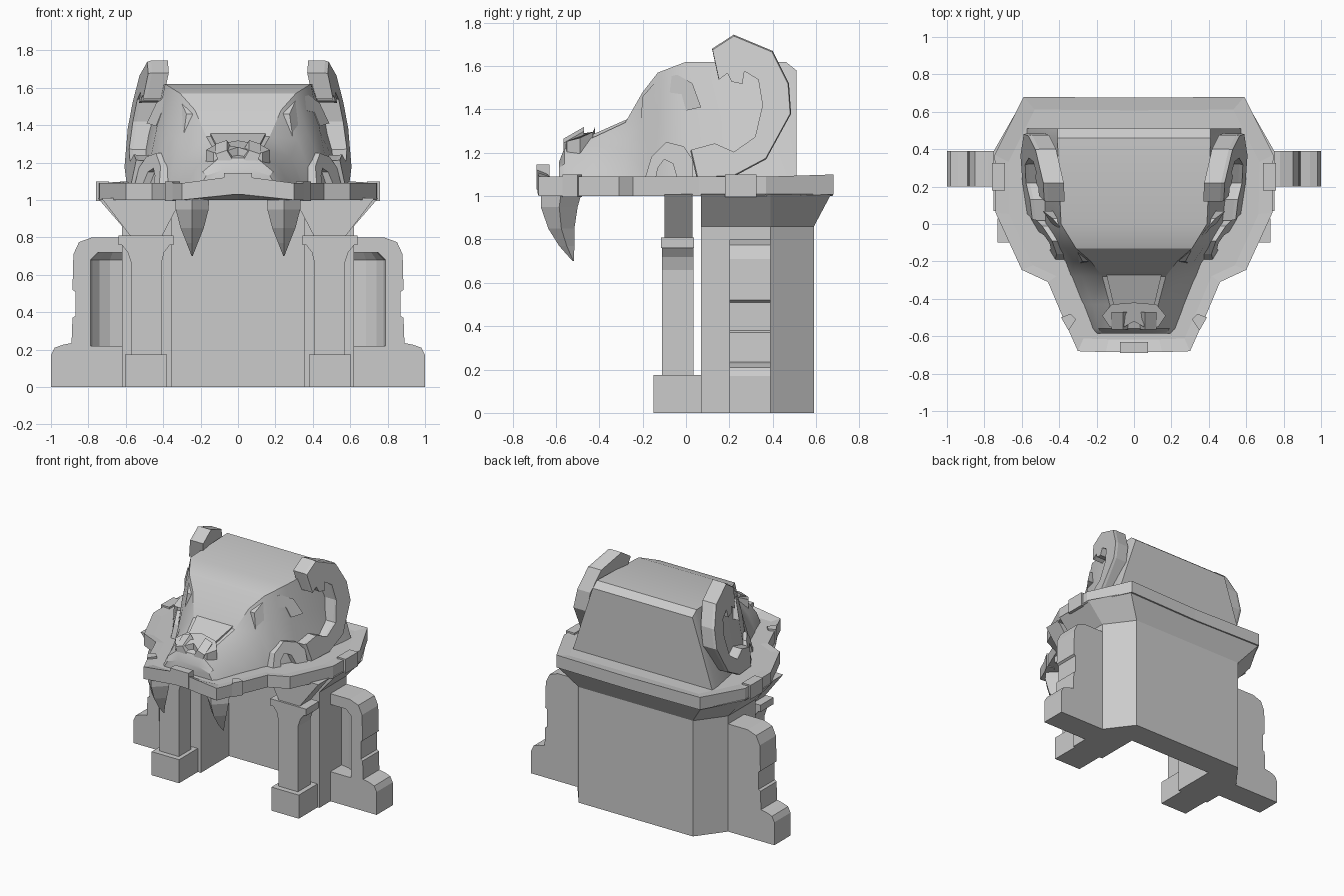
import bpy, bmesh, math


def loft(name, rings, mirror=False, smooth=0):
    """Skin equal-length point rings and cap both ends."""
    bm = bmesh.new()
    vs = [[bm.verts.new(p) for p in r] for r in rings]
    n = len(rings[0])
    for a, b in zip(vs, vs[1:]):
        for i in range(n):
            j = (i + 1) % n
            bm.faces.new((a[i], a[j], b[j], b[i]))
    bm.faces.new(vs[0][::-1])
    bm.faces.new(vs[-1])
    bmesh.ops.recalc_face_normals(bm, faces=bm.faces)
    me = bpy.data.meshes.new(name)
    bm.to_mesh(me)
    bm.free()
    ob = bpy.data.objects.new(name, me)
    bpy.context.collection.objects.link(ob)
    if mirror:
        ob.modifiers.new("Mirror", 'MIRROR')
    if smooth:
        bpy.ops.object.select_all(action='DESELECT')
        ob.select_set(True)
        bpy.context.view_layer.objects.active = ob
        bpy.ops.object.shade_smooth_by_angle(angle=math.radians(smooth))
    return ob


def rect(x0, x1, y0, y1, z):
    return [(x0, y0, z), (x1, y0, z), (x1, y1, z), (x0, y1, z)]


def box(name, x0, x1, y0, y1, z0, z1, mirror=False):
    return loft(name, [rect(x0, x1, y0, y1, z0), rect(x0, x1, y0, y1, z1)], mirror)


def sym(half):
    """Complete a right-hand outline with its left-hand reflection."""
    return half + [(-x, *r) for x, *r in reversed(half) if x > 1e-6]


def side_plate(name, prof, x_of, thick, chamfer=0.0):
    """Extrude a (y, z) profile sideways, lying on the leaning surface x_of(y, z)."""
    cy = sum(p[0] for p in prof) / len(prof)
    cz = sum(p[1] for p in prof) / len(prof)
    k = 1 - chamfer
    rings = [[(x_of(y, z) - thick, y, z) for y, z in prof],
             [(x_of(y, z) - chamfer, y, z) for y, z in prof]]
    if chamfer:
        rings.append([(x_of(y, z), cy + (y - cy) * k, cz + (z - cz) * k) for y, z in prof])
    return loft(name, rings, True)


# hall with a deep front recess, its flared cornice
hall = sym([(0.355, 0.40), (0.355, 0.07), (0.62, 0.07), (0.62, 0.39), (0.47, 0.59)])
flare = sym([(0.355, 0.40), (0.355, 0.07), (0.75, 0.07), (0.75, 0.39), (0.59, 0.67)])
loft("hall", [[(x, y, 0) for x, y in hall], [(x, y, 0.86) for x, y in hall],
              [(x, y, 1.01) for x, y in flare]])

# side buttresses with concave niches
wing = [(0.55, 0), (1, 0), (1, 0.17), (0.98, 0.21), (0.94, 0.225), (0.89, 0.235), (0.885, 0.37),
        (0.87, 0.38), (0.87, 0.51), (0.885, 0.52), (0.88, 0.71), (0.85, 0.775), (0.78, 0.80), (0.55, 0.80)]
buttress = loft("side_buttress", [[(x, y, z) for x, z in wing] for y in (0.20, 0.39)])


def niche_ring(r, z):
    return [(0.62 + r * math.cos(a * math.pi / 8), 0.195 + 0.8 * r * math.sin(a * math.pi / 8), z)
            for a in range(16)]


cutter = loft("niche_cutter", [niche_ring(0.17, 0.22), niche_ring(0.17, 0.68), niche_ring(0.13, 0.72)])
cutter.hide_render = True
cutter.hide_viewport = True
cut = buttress.modifiers.new("Niche", 'BOOLEAN')
cut.operation = 'DIFFERENCE'
cut.solver = 'EXACT'
cut.object = cutter
buttress.modifiers.new("Mirror", 'MIRROR')

# front columns
box("column_base", 0.38, 0.605, -0.15, 0.07, 0, 0.175, True)
loft("column_shaft", [rect(a, b, -0.11, 0.035, z) for a, b, z in
     [(0.41, 0.57, 0.17), (0.41, 0.57, 0.66), (0.395, 0.59, 0.72), (0.36, 0.625, 0.765)]], True)
box("column_capital", 0.345, 0.64, -0.115, 0.038, 0.76, 0.81, True)
loft("column_bracket", [rect(0.41, 0.57, -0.10, 0.03, 0.80), rect(0.30, 0.73, -0.10, 0.03, 1.01)], True)

# jaw-shaped slab with a wavy front lip: x, y, lift
slab = sym([(0, -0.685, 0.04), (0.15, -0.685, 0.02), (0.30, -0.68, 0.0), (0.38, -0.50, 0.0),
            (0.46, -0.31, 0.0), (0.60, -0.245, 0.0), (0.74, 0.06, 0.0), (0.745, 0.37, 0.0),
            (0.59, 0.68, 0.01), (0, 0.675, 0.0)])
loft("jaw_slab", [[(x * 0.8, y * 0.85, 1.0) for x, y, d in slab], [(x, y, 1.0 + d * 0.8) for x, y, d in slab],
                  [(x, y, 1.09 + d) for x, y, d in slab], [(x * 0.9, y * 0.9, 1.085) for x, y, d in slab]])

# clamps around the slab rim
box("side_clamp", 0.69, 0.76, 0.18, 0.325, 0.995, 1.10, True)
box("front_clamp", -0.075, 0.075, -0.69, -0.63, 1.03, 1.145)
loft("cheek_clamp", [[(0.31, -0.51, z), (0.35, -0.57, z), (0.39, -0.50, z), (0.34, -0.48, z)]
                     for z in (0.995, 1.10)], True)

# fangs: z, y centre, half width, half depth
loft("fang", [[(0.245 - w, y, z), (0.245, y - d, z), (0.245 + w, y, z), (0.245, y + d, z)]
              for z, y, w, d in [(1.02, -0.575, 0.09, 0.095), (0.95, -0.585, 0.088, 0.085),
                                 (0.85, -0.575, 0.062, 0.06), (0.77, -0.55, 0.03, 0.035),
                                 (0.70, -0.52, 0.003, 0.003)]], True)

# skull: y, base half width, mid half width, mid z, top half width, top z
skull = [(0.51, 0.58, 0.49, 1.34, 0.41, 1.58), (0.46, 0.58, 0.49, 1.35, 0.41, 1.62),
         (0.0, 0.50, 0.44, 1.36, 0.39, 1.62), (-0.13, 0.42, 0.37, 1.36, 0.31, 1.57),
         (-0.20, 0.37, 0.32, 1.32, 0.23, 1.48), (-0.28, 0.34, 0.28, 1.23, 0.17, 1.34),
         (-0.43, 0.28, 0.22, 1.18, 0.13, 1.27), (-0.56, 0.23, 0.19, 1.15, 0.10, 1.225),
         (-0.585, 0.21, 0.17, 1.13, 0.08, 1.16)]
loft("skull", [[(b, y, 1.06), (m, y, zm), (t, y, zt), (-t, y, zt), (-m, y, zm), (-b, y, 1.06)]
               for y, b, m, zm, t, zt in skull], smooth=28)

# curled ears leaning on the skull sides
ear = [(0.05, 1.08), (0.22, 1.09), (0.37, 1.17), (0.485, 1.38), (0.475, 1.52), (0.40, 1.67), (0.22, 1.745),
       (0.12, 1.68), (0.15, 1.54), (0.19, 1.57), (0.21, 1.53), (0.26, 1.52), (0.27, 1.58), (0.335, 1.54),
       (0.355, 1.42), (0.32, 1.27), (0.22, 1.20), (0.13, 1.24), (0.02, 1.21)]
side_plate("ear_curl", ear, lambda y, z: 0.61 - 0.17 * (z - 1.18) + 0.16 * (y - 0.4), 0.11, 0.02)

# hooked brows over the eyes
brow = [(-0.21, 1.34), (-0.20, 1.46), (-0.13, 1.54), (-0.04, 1.56), (0.03, 1.52), (0.07, 1.41),
        (0.0, 1.395), (-0.02, 1.47), (-0.09, 1.48), (-0.13, 1.43), (-0.12, 1.33)]
side_plate("brow_hook", brow, lambda y, z: 0.475 + 0.75 * (y - 0.05) - 0.2 * (z - 1.4), 0.09)

# arched cheek scrolls above the slab
cheek = [(-0.19, 1.08), (-0.16, 1.18), (-0.09, 1.25), (-0.01, 1.23), (0.03, 1.17), (0.03, 1.08),
         (-0.04, 1.08), (-0.06, 1.15), (-0.10, 1.17), (-0.13, 1.13), (-0.14, 1.08)]
side_plate("cheek_scroll", cheek, lambda y, z: 0.53 + 0.6 * y - 0.25 * (z - 1.1), 0.12)

# nose bridge, nose leather and nostrils
loft("nose_bridge", [[(-w, y, z - 0.08), (w, y, z - 0.08), (w, y, z), (-w, y, z)]
                     for y, w, z in [(-0.26, 0.15, 1.36), (-0.43, 0.11, 1.285)]])
nose = sym([(0, -0.52), (0.07, -0.56), (0.13, -0.55), (0.17, -0.49), (0.12, -0.43), (0, -0.42)])
loft("nose", [[(x, y, 1.265 + 0.35 * (y + 0.5) + dz - abs(x) * 0.15) for x, y in nose] for dz in (-0.06, 0.025)])
loft("nostril", [[(0.03, y, z - 0.03), (0.10, y, z - 0.05), (0.12, y, z), (0.06, y, z + 0.02)]
                 for y, z in [(-0.565, 1.245), (-0.47, 1.30)]], True)
